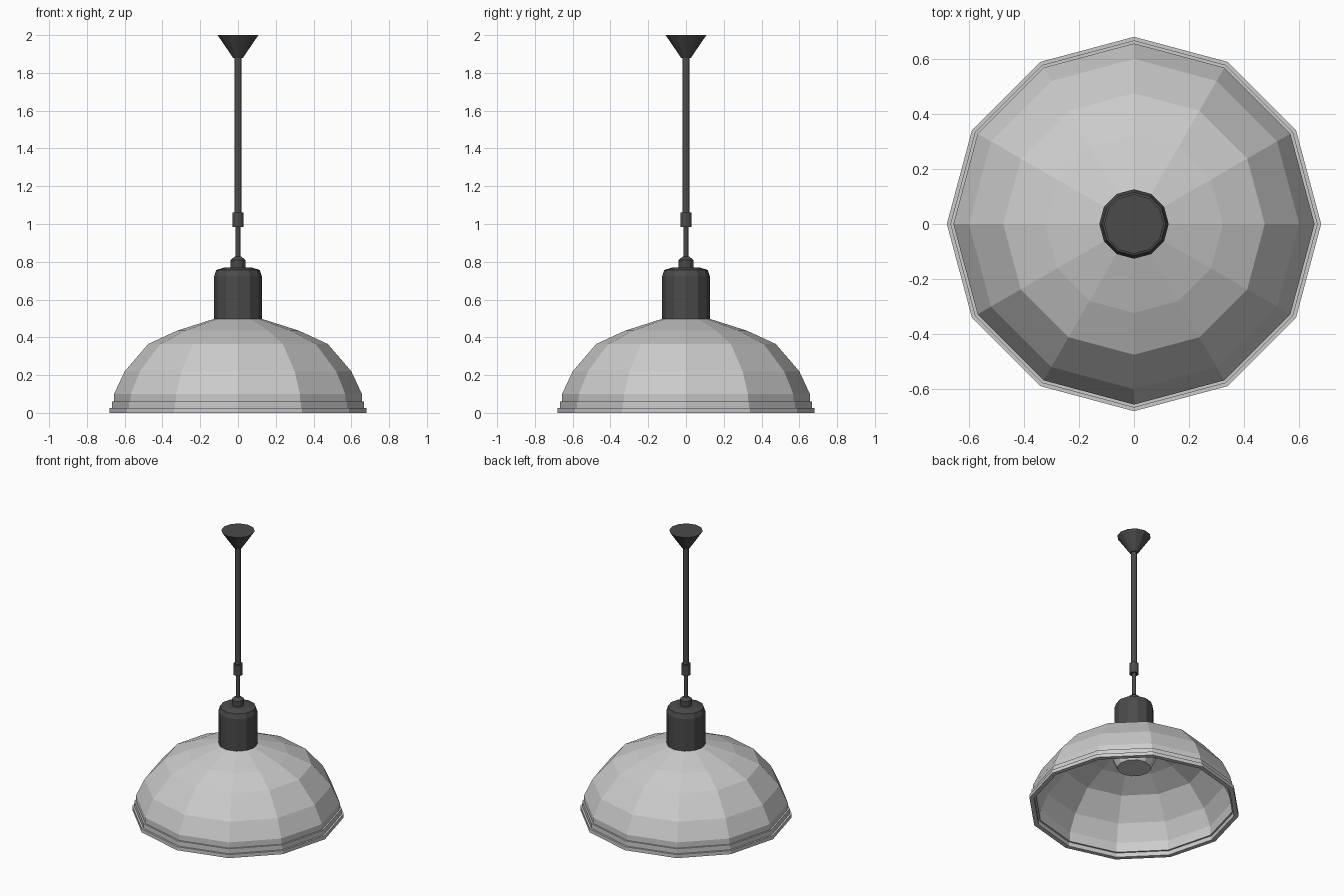
import bpy, math

if "Cube" in bpy.data.objects:
    bpy.data.objects.remove(bpy.data.objects["Cube"])

SIDES = 12

dark = bpy.data.materials.new("dark_metal")
dark.diffuse_color = (0.07, 0.07, 0.07, 1)
dark.use_nodes = True
dark.node_tree.nodes["Principled BSDF"].inputs["Base Color"].default_value = dark.diffuse_color


def lathe(name, profile, material=None, closed=False, sides=SIDES):
    """Revolve (radius, z) points; an open profile gets end caps."""
    verts, faces = [], []
    n = len(profile)
    for r, z in profile:
        for k in range(sides):
            a = 2 * math.pi * k / sides
            verts.append((r * math.cos(a), r * math.sin(a), z))
    for i in range(n if closed else n - 1):
        j = (i + 1) % n
        for k in range(sides):
            m = (k + 1) % sides
            faces.append((i * sides + k, i * sides + m, j * sides + m, j * sides + k))
    if not closed:
        faces.append(tuple(reversed(range(sides))))
        faces.append(tuple(range((n - 1) * sides, n * sides)))
    mesh = bpy.data.meshes.new(name)
    mesh.from_pydata(verts, [], faces)
    if material:
        mesh.materials.append(material)
    obj = bpy.data.objects.new(name, mesh)
    bpy.context.collection.objects.link(obj)
    return obj


# Double-walled dome shade with stepped rim
outer = [(0.68, 0), (0.68, 0.025), (0.667, 0.025), (0.667, 0.06), (0.656, 0.06),
         (0.656, 0.10), (0.60, 0.22), (0.475, 0.365), (0.323, 0.435), (0.12, 0.50)]
inner = [(0.115, 0.485), (0.316, 0.42), (0.464, 0.35), (0.585, 0.212),
         (0.638, 0.10), (0.638, 0.03), (0.65, 0.03), (0.65, 0)]
lathe("shade", outer + inner, closed=True)

# Bulb holder hanging inside the shade
lathe("bulb", [(0.108, 0.29), (0.14, 0.36), (0.14, 0.41), (0.11, 0.50)])

# Socket housing with bevelled shoulder
lathe("socket_housing", [(0.126, 0.495), (0.126, 0.725), (0.115, 0.757), (0.07, 0.77)], dark)
lathe("cable_collar", [(0.039, 0.765), (0.039, 0.81), (0.016, 0.828)], dark)

# Hanging rod, coupling and ceiling cone
lathe("lower_rod", [(0.013, 0.82), (0.013, 0.99)], dark)
lathe("coupling", [(0.03, 0.985), (0.03, 1.06)], dark)
lathe("upper_rod", [(0.019, 1.055), (0.019, 1.885)], dark)
lathe("ceiling_cone", [(0.026, 1.88), (0.108, 2.0)], dark)
